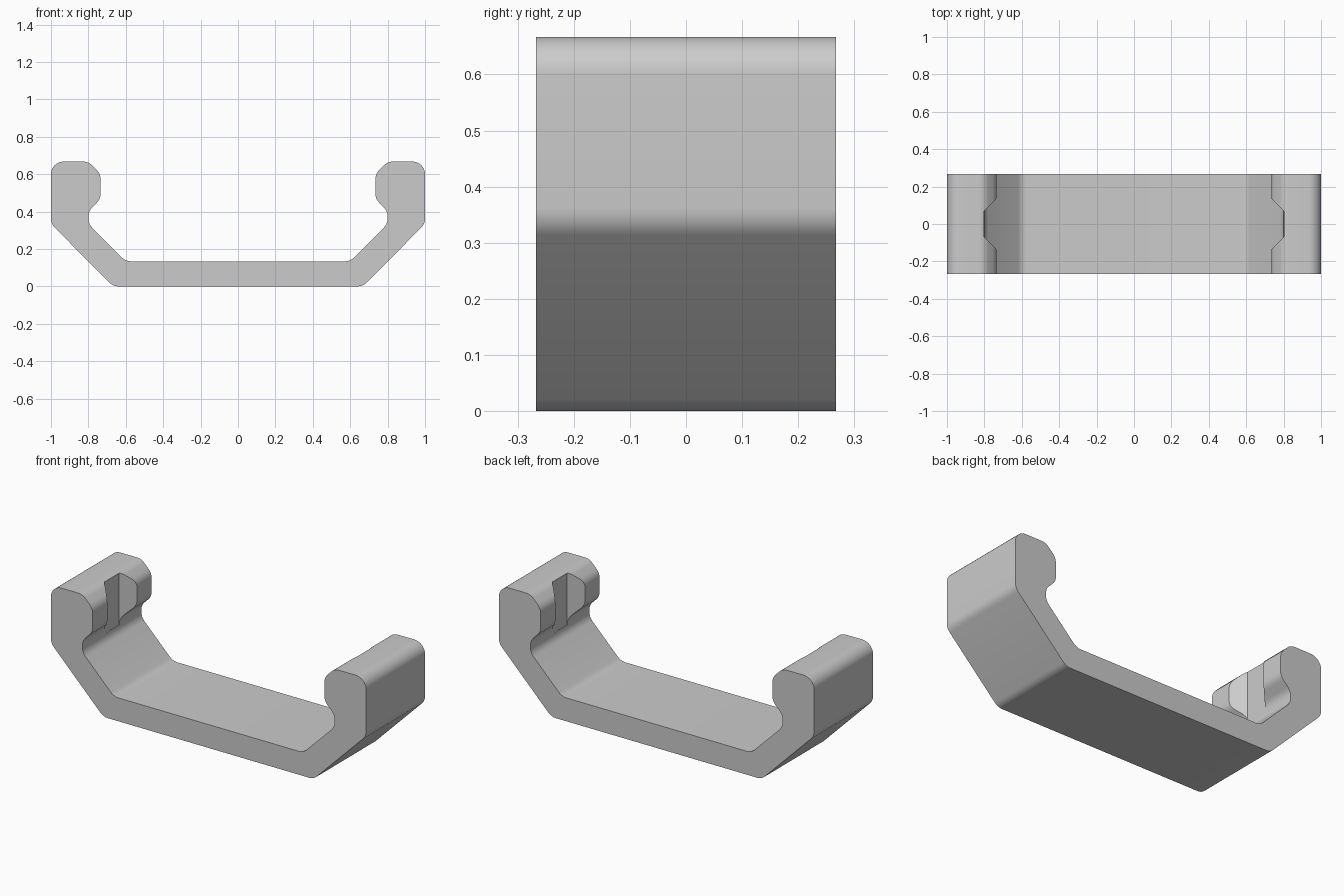
import bpy
import bmesh
from math import ceil, degrees, tan
from mathutils import Vector

cube = bpy.data.objects.get("Cube")
if cube:
    bpy.data.objects.remove(cube, do_unlink=True)

HALF_DEPTH = 0.267
RADIUS = 0.067

grey = bpy.data.materials.new("plain grey")
colour = (0.6, 0.6, 0.6, 1)
grey.use_nodes = True
grey.diffuse_color = colour
grey.node_tree.nodes["Principled BSDF"].inputs["Base Color"].default_value = colour


def fillet(points, radius):
    """Round every corner of a closed 2D outline."""
    result = []
    for i, p in enumerate(points):
        before = (points[i - 1] - p).normalized()
        after = (points[(i + 1) % len(points)] - p).normalized()
        turn = (-before).angle(after)
        trim = radius * tan(turn / 2)
        start, end = p + before * trim, p + after * trim
        centre = p + (before + after).normalized() * (radius**2 + trim**2) ** 0.5
        steps = ceil(degrees(turn) / 10)
        for s in range(steps + 1):
            spoke = start.lerp(end, s / steps) - centre
            result.append(centre + spoke.normalized() * radius)
    return result


def prism(name, base, travel):
    """Extrude a flat 3D outline along a vector."""
    bm = bmesh.new()
    face = bm.faces.new([bm.verts.new(p) for p in base])
    extruded = bmesh.ops.extrude_face_region(bm, geom=[face], use_keep_orig=True)
    moved = [v for v in extruded["geom"] if isinstance(v, bmesh.types.BMVert)]
    bmesh.ops.translate(bm, verts=moved, vec=travel)
    bmesh.ops.recalc_face_normals(bm, faces=bm.faces)
    mesh = bpy.data.meshes.new(name)
    bm.to_mesh(mesh)
    bm.free()
    mesh.materials.append(grey)
    obj = bpy.data.objects.new(name, mesh)
    bpy.context.collection.objects.link(obj)
    return obj


# Clip body: mirrored side profile with rounded corners
half = [Vector(p) for p in (
    (0.667, 0), (1, 0.334), (1, 0.667), (0.8, 0.667), (0.735, 0.602),
    (0.735, 0.467), (0.8, 0.402), (0.8, 0.334), (0.6, 0.134))]
outline = half + [Vector((-p.x, p.y)) for p in reversed(half)]
clip = prism("clip_body",
             [(p.x, -HALF_DEPTH, p.y) for p in fillet(outline, RADIUS)],
             (0, 2 * HALF_DEPTH, 0))

bpy.context.view_layer.objects.active = clip
clip.select_set(True)

# Tapered vertical notch in each gripping lip
for name, side in (("left_notch", 1), ("right_notch", -1)):
    notch = prism(name + "_cutter",
                  [(side * x, y, 0.365) for x, y in
                   ((0.801, -0.068), (0.801, 0.068), (0.7, 0.169), (0.7, -0.169))],
                  (0, 0, 0.5))
    notch.hide_render = True
    cut = clip.modifiers.new(name, "BOOLEAN")
    cut.operation = "DIFFERENCE"
    cut.solver = "EXACT"
    cut.object = notch
    bpy.ops.object.modifier_apply(modifier=cut.name)
    bpy.data.objects.remove(notch, do_unlink=True)

bpy.ops.object.shade_smooth_by_angle(angle=0.5)
